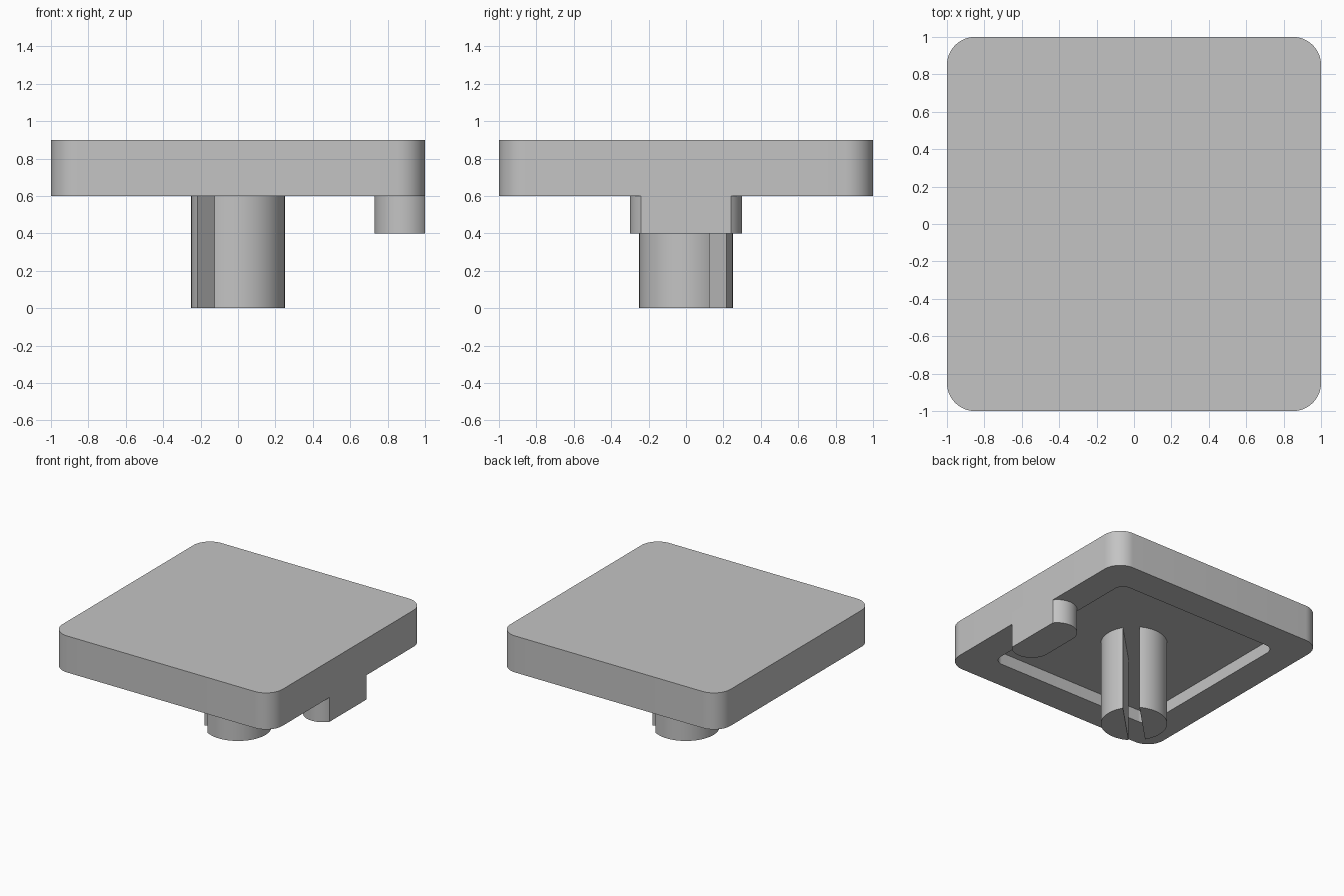
import bpy, bmesh, math

old = bpy.data.objects.get("Cube")
if old:
    bpy.data.objects.remove(old, do_unlink=True)

grey = bpy.data.materials.new("light_grey")
grey.use_nodes = True
grey.diffuse_color = (0.55, 0.55, 0.55, 1)
grey.node_tree.nodes["Principled BSDF"].inputs["Base Color"].default_value = (0.55, 0.55, 0.55, 1)


def arc(cx, cy, r, start, end, steps):
    """Points on an arc, angles in degrees."""
    angles = [math.radians(start + (end - start) * i / steps) for i in range(steps + 1)]
    return [(cx + r * math.cos(a), cy + r * math.sin(a)) for a in angles]


def rounded_square(half, r):
    c = half - r
    pts = []
    for i, (sx, sy) in enumerate([(1, 1), (-1, 1), (-1, -1), (1, -1)]):
        pts += arc(sx * c, sy * c, r, 90 * i, 90 * i + 90, 14)
    return pts


def loft(name, sections):
    """Skin a stack of (outline, z) sections and cap both ends."""
    bm = bmesh.new()
    rings = [[bm.verts.new((x, y, z)) for x, y in pts] for pts, z in sections]
    for a, b in zip(rings, rings[1:]):
        n = len(a)
        for i in range(n):
            j = (i + 1) % n
            bm.faces.new((a[i], a[j], b[j], b[i]))
    bm.faces.new(rings[0][::-1])
    bm.faces.new(rings[-1])
    bmesh.ops.recalc_face_normals(bm, faces=bm.faces)
    mesh = bpy.data.meshes.new(name)
    bm.to_mesh(mesh)
    bm.free()
    mesh.materials.append(grey)
    obj = bpy.data.objects.new(name, mesh)
    bpy.context.collection.objects.link(obj)
    bpy.ops.object.select_all(action='DESELECT')
    obj.select_set(True)
    bpy.context.view_layer.objects.active = obj
    bpy.ops.object.shade_smooth_by_angle(angle=math.radians(30))
    return obj


BOTTOM, TOP, POCKET = 0.6, 0.9, 0.7

# Square plate with a shallow pocket underneath
outer = rounded_square(1.0, 0.15)
inner = rounded_square(0.75, 0.08)
loft("plate", [(outer, TOP), (outer, BOTTOM), (inner, BOTTOM), (inner, POCKET)])

# Central post, split by a diagonal slot into two halves
radius, slot = 0.25, 0.125
gap = math.degrees(math.asin(slot / 2 / radius))
for name, start in (("post_half_back", 45), ("post_half_front", 225)):
    half = arc(0, 0, radius, start + gap, start + 180 - gap, 40)
    loft(name, [(half, 0), (half, POCKET)])

# Round-ended tab, trimmed flush with the plate's side
r, cx, cy = 0.15, 0.88, 0.15
cut = math.degrees(math.acos((1 - cx) / r))
tab = arc(cx, cy, r, cut, 180, 24) + arc(cx, -cy, r, 180, 360 - cut, 24)
loft("side_tab", [(tab, 0.4), (tab, POCKET)])
